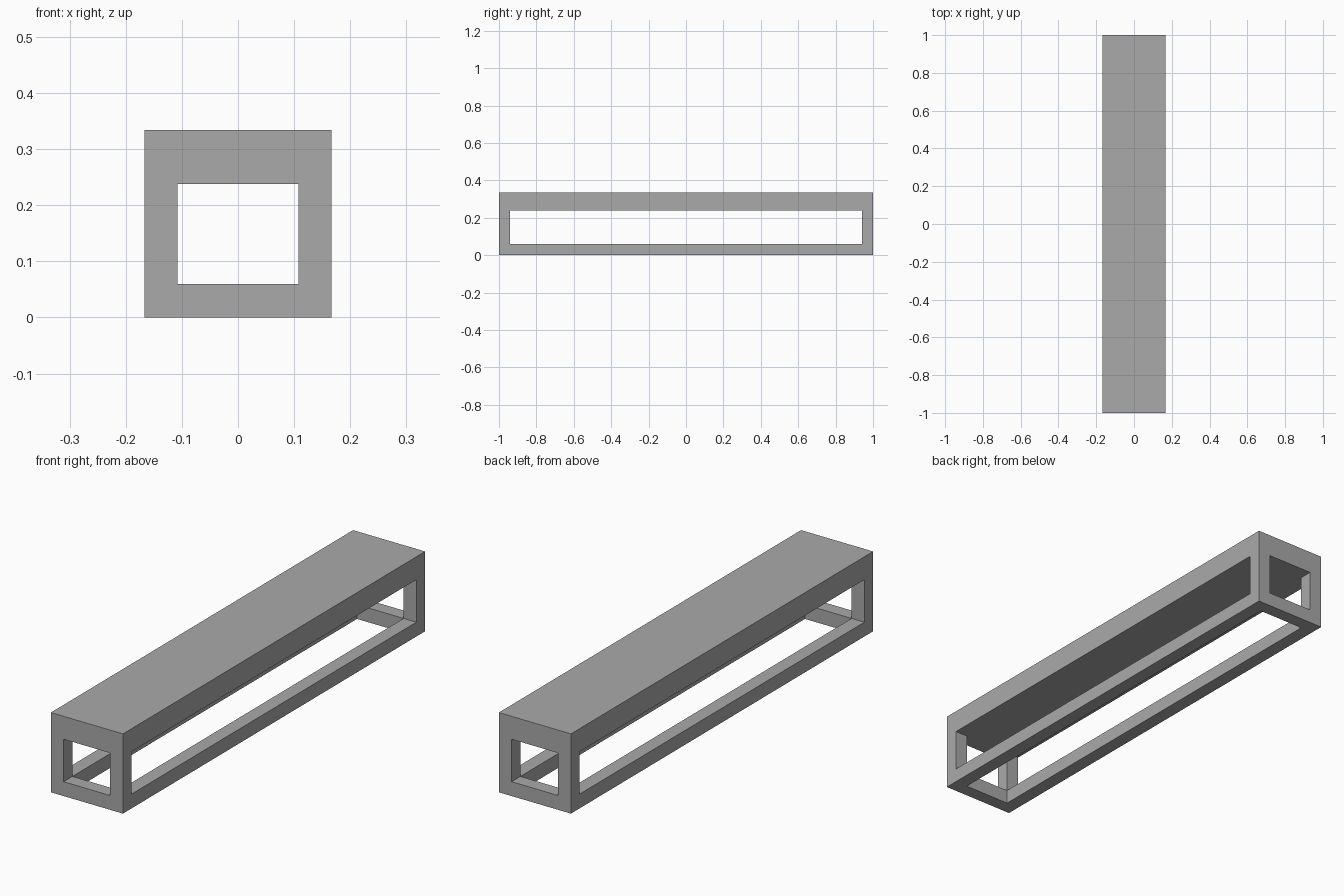
import bpy
import bmesh
from itertools import product
from mathutils import Vector

cube = bpy.data.objects.get("Cube")
if cube:
    bpy.data.objects.remove(cube, do_unlink=True)

# Single grey finish
grey = bpy.data.materials.new("plain grey")
grey.use_nodes = True
colour = (0.4, 0.4, 0.4, 1)
grey.diffuse_color = colour
grey.node_tree.nodes["Principled BSDF"].inputs["Base Color"].default_value = colour

# Cut lines: outer faces and inner edges of posts, rails and top slab
CUTS = [(-0.167, -0.108, 0.108, 0.167),
        (-1, -0.942, 0.942, 1),
        (0, 0.06, 0.238, 0.334)]


def solid(cell):
    """Top slab, corner posts and bottom rails are filled; the rest is open."""
    if any(c < 0 or c > 2 for c in cell):
        return False
    return cell[2] == 2 or sum(c != 1 for c in cell) >= 2


# Bench frame: one seamless skin around the filled cells
bm = bmesh.new()
for cell in product(range(3), repeat=3):
    if not solid(cell):
        continue
    for axis, side in product(range(3), (0, 1)):
        neighbour = list(cell)
        neighbour[axis] += 2 * side - 1
        if solid(neighbour):
            continue
        u, v = (axis + 1) % 3, (axis + 2) % 3
        ring = []
        for du, dv in ((0, 0), (1, 0), (1, 1), (0, 1)):
            corner = list(cell)
            corner[axis] += side
            corner[u] += du
            corner[v] += dv
            ring.append(bm.verts.new(Vector(CUTS[a][corner[a]] for a in range(3))))
        bm.faces.new(ring if side else ring[::-1])
bmesh.ops.remove_doubles(bm, verts=bm.verts[:], dist=0.001)
bmesh.ops.recalc_face_normals(bm, faces=bm.faces[:])

mesh = bpy.data.meshes.new("bench_frame")
bm.to_mesh(mesh)
bm.free()
mesh.materials.append(grey)
bpy.context.collection.objects.link(bpy.data.objects.new("bench_frame", mesh))
